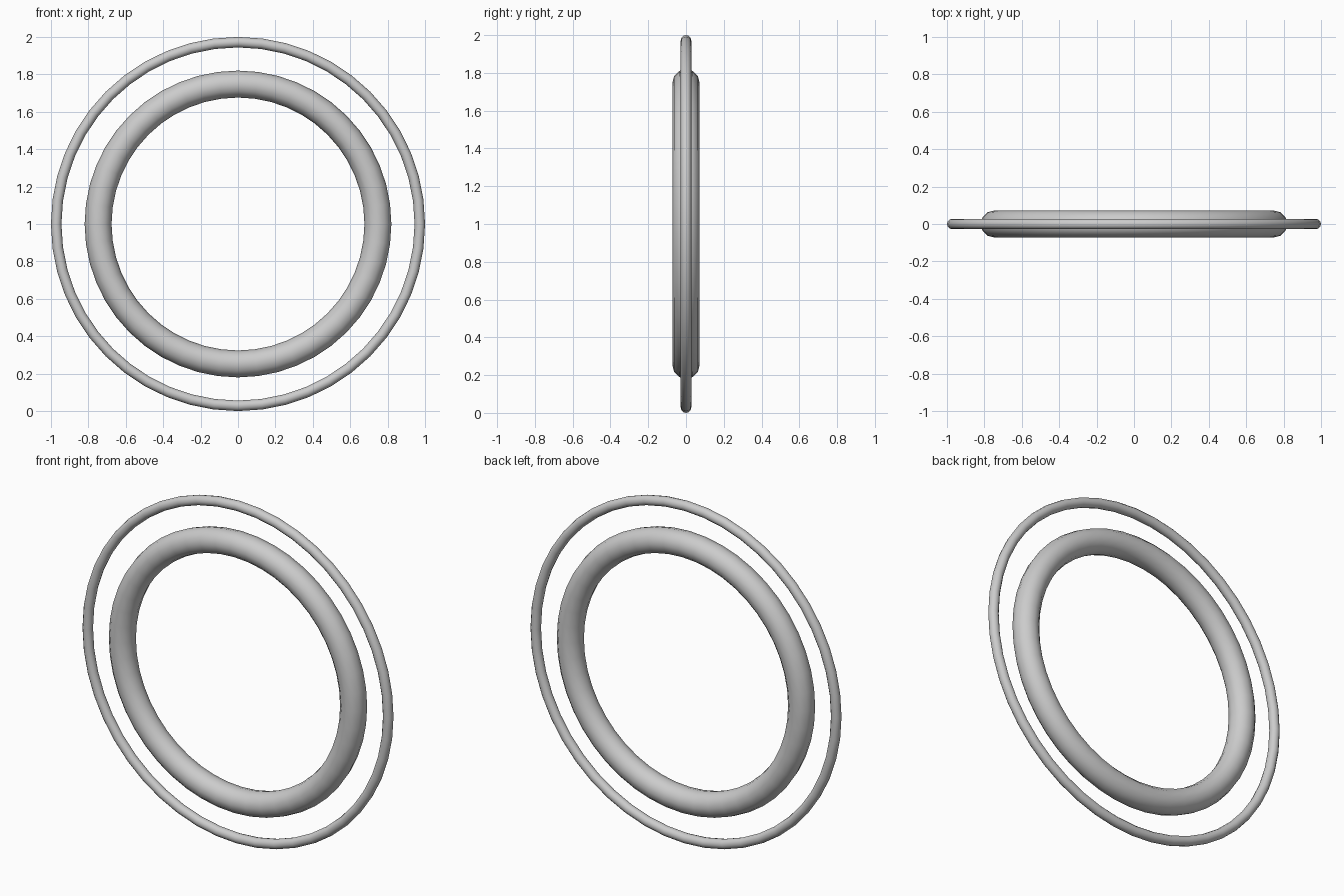
import bpy
import math

if "Cube" in bpy.data.objects:
    bpy.data.objects.remove(bpy.data.objects["Cube"])


def ring(name, outer, inner):
    """Upright smooth torus facing -y, given its outer and inner radius."""
    bpy.ops.mesh.primitive_torus_add(
        major_segments=48, minor_segments=12,
        major_radius=(outer + inner) / 2, minor_radius=(outer - inner) / 2,
        location=(0, 0, 1), rotation=(math.pi / 2, 0, 0))
    obj = bpy.context.object
    obj.name = name
    bpy.ops.object.shade_smooth()
    return obj


# Thin outer hoop and thicker concentric inner hoop
ring("outer_ring", 1.0, 0.944)
ring("inner_ring", 0.82, 0.676)
